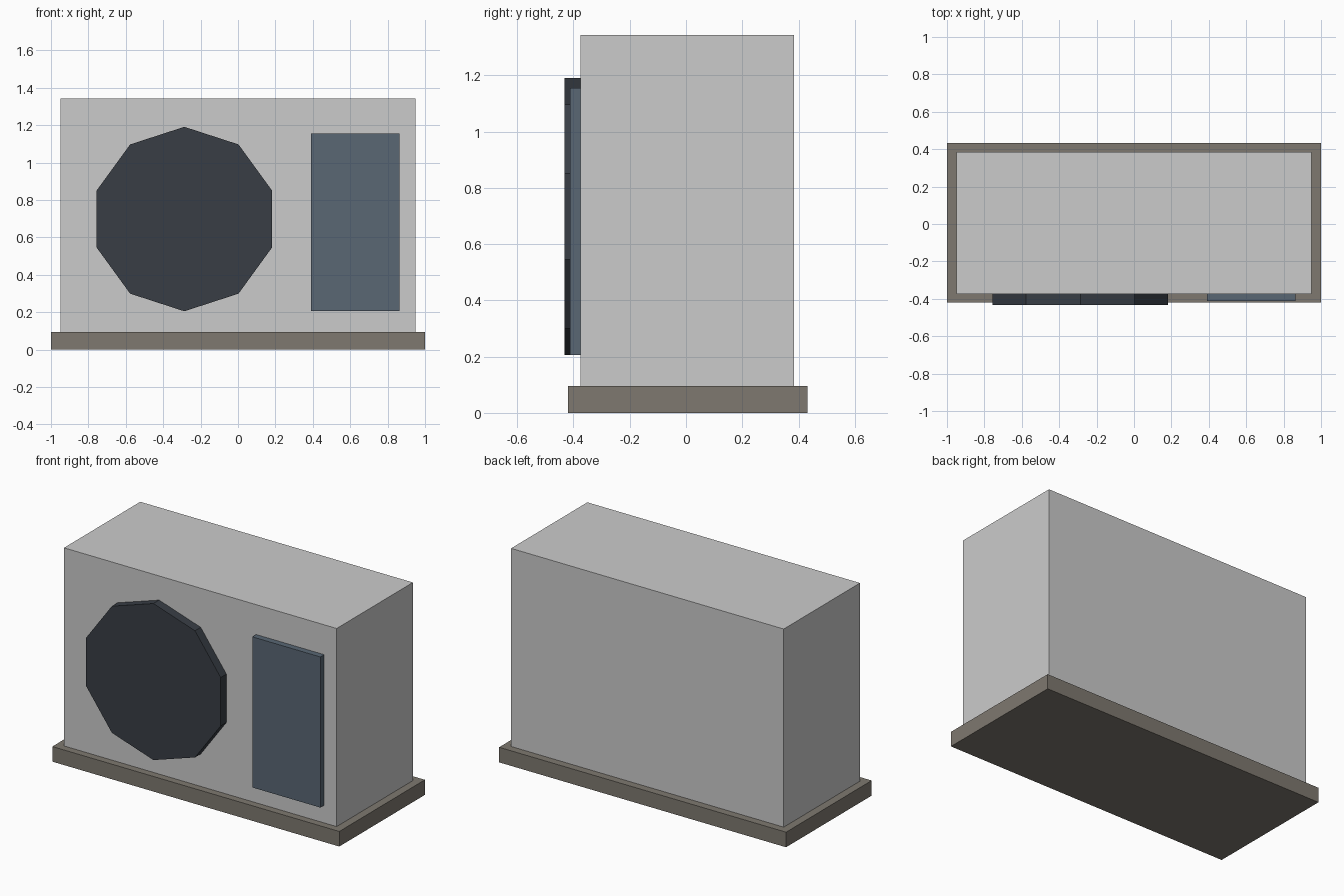
import bpy, bmesh, math
from mathutils import Vector

if "Cube" in bpy.data.objects:
    bpy.data.objects.remove(bpy.data.objects["Cube"])


def material(name, rgb):
    mat = bpy.data.materials.new(name)
    mat.diffuse_color = (*rgb, 1.0)
    mat.use_nodes = True
    mat.node_tree.nodes["Principled BSDF"].inputs["Base Color"].default_value = mat.diffuse_color
    return mat


def prism(name, outline, y0, y1, mat=None):
    """Extrude an outline of (x, z) points from y0 to y1."""
    bm = bmesh.new()
    face = bm.faces.new([bm.verts.new((x, y0, z)) for x, z in outline])
    ext = bmesh.ops.extrude_face_region(bm, geom=[face])
    verts = [g for g in ext["geom"] if isinstance(g, bmesh.types.BMVert)]
    bmesh.ops.translate(bm, verts=verts, vec=Vector((0, y1 - y0, 0)))
    bmesh.ops.recalc_face_normals(bm, faces=bm.faces)
    mesh = bpy.data.meshes.new(name)
    bm.to_mesh(mesh)
    bm.free()
    if mat:
        mesh.materials.append(mat)
    obj = bpy.data.objects.new(name, mesh)
    bpy.context.collection.objects.link(obj)
    return obj


def rect(x0, x1, z0, z1):
    return [(x0, z0), (x1, z0), (x1, z1), (x0, z1)]


def polygon(cx, cz, r, sides):
    steps = [2 * math.pi * i / sides for i in range(sides)]
    return [(cx + r * math.sin(a), cz + r * math.cos(a)) for a in steps]


base_mat = material("base_taupe", (0.21, 0.19, 0.16))
fan_mat = material("fan_dark", (0.04, 0.048, 0.06))
panel_mat = material("panel_blue_grey", (0.10, 0.135, 0.175))

# Base slab and housing
prism("base_slab", rect(-1.0, 1.0, 0.0, 0.095), -0.42, 0.432, base_mat)
prism("housing", rect(-0.95, 0.95, 0.095, 1.343), -0.375, 0.384)

# Ten-sided fan cover and side panel, slightly sunk into the housing front
prism("fan_cover", polygon(-0.287, 0.698, 0.493, 10), -0.432, -0.36, fan_mat)
prism("side_panel", rect(0.389, 0.863, 0.206, 1.155), -0.413, -0.36, panel_mat)
